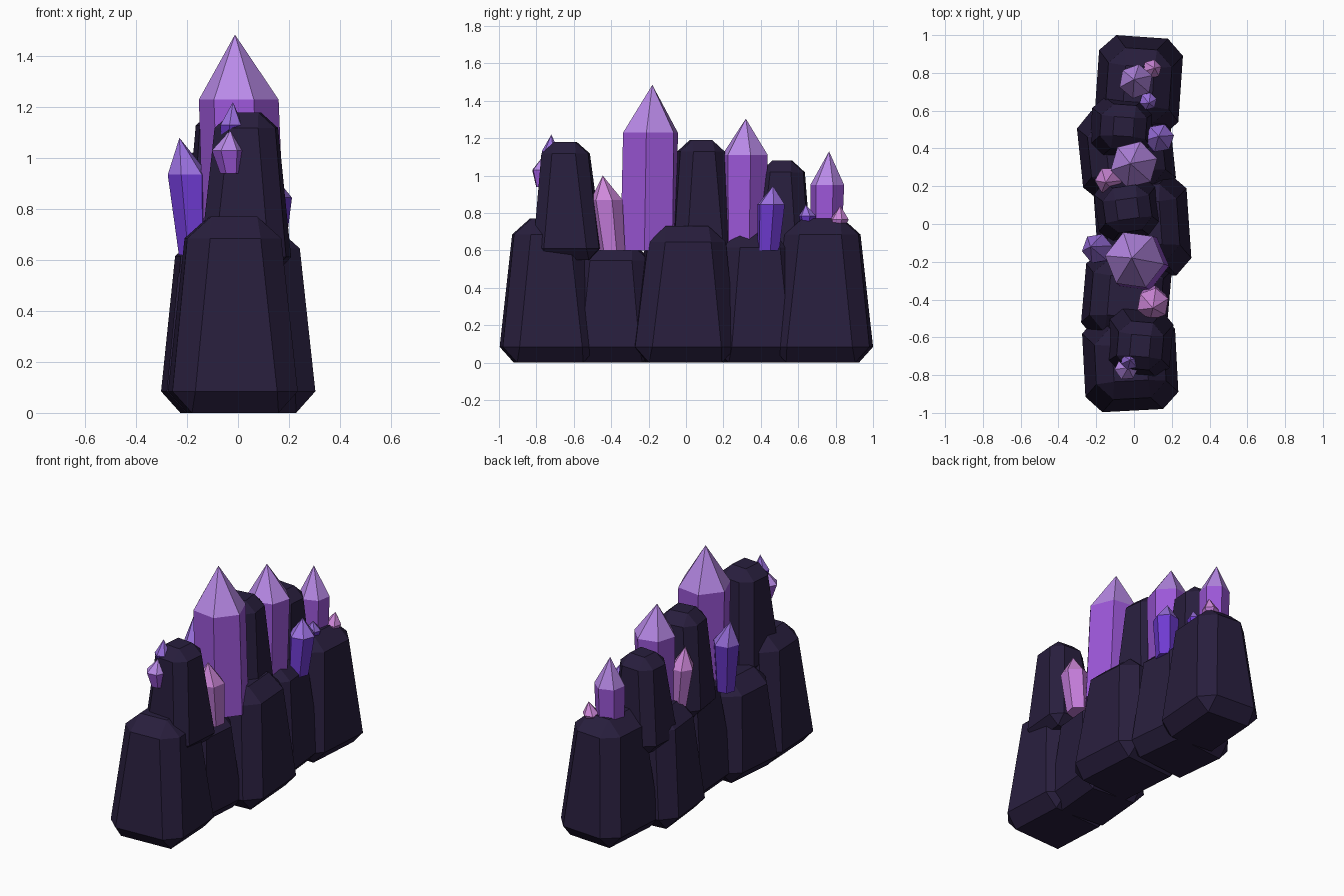
import bpy, bmesh, math
from mathutils import Matrix

if "Cube" in bpy.data.objects:
    bpy.data.objects.remove(bpy.data.objects["Cube"])


def srgb(h):
    out = []
    for i in (0, 2, 4):
        c = int(h[i:i + 2], 16) / 255
        out.append(c / 12.92 if c <= 0.04045 else ((c + 0.055) / 1.055) ** 2.4)
    return (*out, 1)


def material(name, h):
    m = bpy.data.materials.new(name)
    m.diffuse_color = srgb(h)
    m.use_nodes = True
    m.node_tree.nodes["Principled BSDF"].inputs["Base Color"].default_value = m.diffuse_color
    return m


ROCK = material("dark rock", "281e3d")
PURPLE = (material("purple crystal", "9c57d8"), material("purple tip", "b98ae8"))
VIOLET = (material("violet crystal", "6f3bd2"), material("violet tip", "9a70de"))
PINK = (material("pink crystal", "c27bd8"), material("pink tip", "cf88da"))


def finish(name, bm, mats):
    bmesh.ops.recalc_face_normals(bm, faces=bm.faces)
    me = bpy.data.meshes.new(name)
    bm.to_mesh(me)
    bm.free()
    for m in mats:
        me.materials.append(m)
    ob = bpy.data.objects.new(name, me)
    bpy.context.collection.objects.link(ob)
    return ob


def rock(name, x, y, z0, z1, hx, hy, taper, turn, bevel, lean=(0, 0)):
    """Tapered block with all edges chamfered."""
    bm = bmesh.new()
    bmesh.ops.create_cube(bm, size=2)
    rot = Matrix.Rotation(math.radians(turn), 3, 'Z')
    for v in bm.verts:
        top = v.co.z > 0
        s = taper if top else 1
        p = rot @ v.co
        p.x, p.y, _ = rot @ Matrix.Diagonal((hx * s, hy * s, 0)) @ v.co
        dx, dy = lean if top else (0, 0)
        v.co = (x + p.x + dx, y + p.y + dy, z1 if top else z0)
    ob = finish(name, bm, [ROCK])
    mod = ob.modifiers.new("chamfer", 'BEVEL')
    mod.width = bevel
    mod.segments = 1
    mod.limit_method = 'NONE'


def crystal(name, mats, base, r0, shoulder, r1, apex, turn=0):
    """Six-sided prism from base to shoulder, closed by a pointed tip."""
    bm = bmesh.new()
    rings = []
    for c, r in ((base, r0), (shoulder, r1)):
        rings.append([bm.verts.new((c[0] + r * math.cos(a), c[1] + r * math.sin(a), c[2]))
                      for a in (math.radians(turn + 60 * i) for i in range(6))])
    tip = bm.verts.new(apex)
    low, high = rings
    bm.faces.new(low[::-1])
    for i in range(6):
        j = (i + 1) % 6
        bm.faces.new((low[i], low[j], high[j], high[i]))
        bm.faces.new((high[i], high[j], tip)).material_index = 1
    finish(name, bm, mats)


# Row of base rocks, front to back
rock("base_rock_1", -0.02, -0.735, 0, 0.77, 0.255, 0.262, 0.69, 3, 0.085)
rock("base_rock_2", -0.04, -0.385, 0, 0.63, 0.235, 0.25, 0.76, -5, 0.085)
rock("base_rock_3", 0.045, -0.015, 0, 0.73, 0.255, 0.28, 0.71, 4, 0.085, (0, 0.015))
rock("base_rock_4", -0.04, 0.375, 0, 0.70, 0.255, 0.25, 0.74, 6, 0.085)
rock("base_rock_5", 0.025, 0.73, 0, 0.77, 0.23, 0.27, 0.70, -4, 0.085)

# Taller rocks standing on the row
rock("upper_rock_front", 0.03, -0.63, 0.55, 1.18, 0.175, 0.183, 0.65, -5, 0.062, (0.003, -0.015))
rock("upper_rock_middle", -0.035, 0.08, 0.55, 1.19, 0.17, 0.165, 0.70, 8, 0.062)
rock("upper_rock_back", -0.065, 0.505, 0.50, 1.08, 0.17, 0.165, 0.68, -4, 0.062, (0.01, 0.01))

# Large purple crystals
crystal("main_crystal", PURPLE, (0.025, -0.20, 0.60), 0.162, (0.003, -0.19, 1.23), 0.158, (-0.012, -0.18, 1.485), -8)
crystal("second_crystal", PURPLE, (0.0, 0.31, 0.64), 0.115, (0.0, 0.315, 1.11), 0.127, (-0.02, 0.32, 1.305), 14)
crystal("third_crystal", PURPLE, (0.01, 0.75, 0.68), 0.085, (0.01, 0.755, 0.95), 0.092, (0.0, 0.765, 1.13), 20)

# Violet side crystals
crystal("violet_crystal_right", VIOLET, (0.12, 0.44, 0.60), 0.062, (0.135, 0.455, 0.845), 0.078, (0.13, 0.465, 0.945), 10)
crystal("violet_crystal_left", VIOLET, (-0.175, -0.15, 0.62), 0.058, (-0.195, -0.13, 0.935), 0.082, (-0.23, -0.12, 1.08), 10)
crystal("small_violet_crystal", VIOLET, (0.07, 0.65, 0.72), 0.03, (0.075, 0.65, 0.785), 0.047, (0.08, 0.64, 0.845), 15)

# Pink crystals
crystal("pink_crystal_right", PINK, (0.10, -0.395, 0.60), 0.07, (0.10, -0.425, 0.87), 0.087, (0.10, -0.445, 1.0), 20)
crystal("pink_crystal_left", PINK, (-0.12, 0.24, 0.66), 0.05, (-0.135, 0.23, 0.90), 0.073, (-0.15, 0.22, 1.03), 0)
crystal("small_pink_crystal", PINK, (0.09, 0.81, 0.72), 0.035, (0.095, 0.82, 0.765), 0.052, (0.11, 0.825, 0.84), 15)

# Shards on the front rock
crystal("top_shard", VIOLET, (-0.03, -0.70, 1.02), 0.035, (-0.025, -0.725, 1.13), 0.047, (-0.02, -0.72, 1.22), 20)
crystal("front_shard", PURPLE, (-0.03, -0.765, 0.94), 0.04, (-0.04, -0.765, 1.03), 0.063, (-0.03, -0.76, 1.11), 5)
